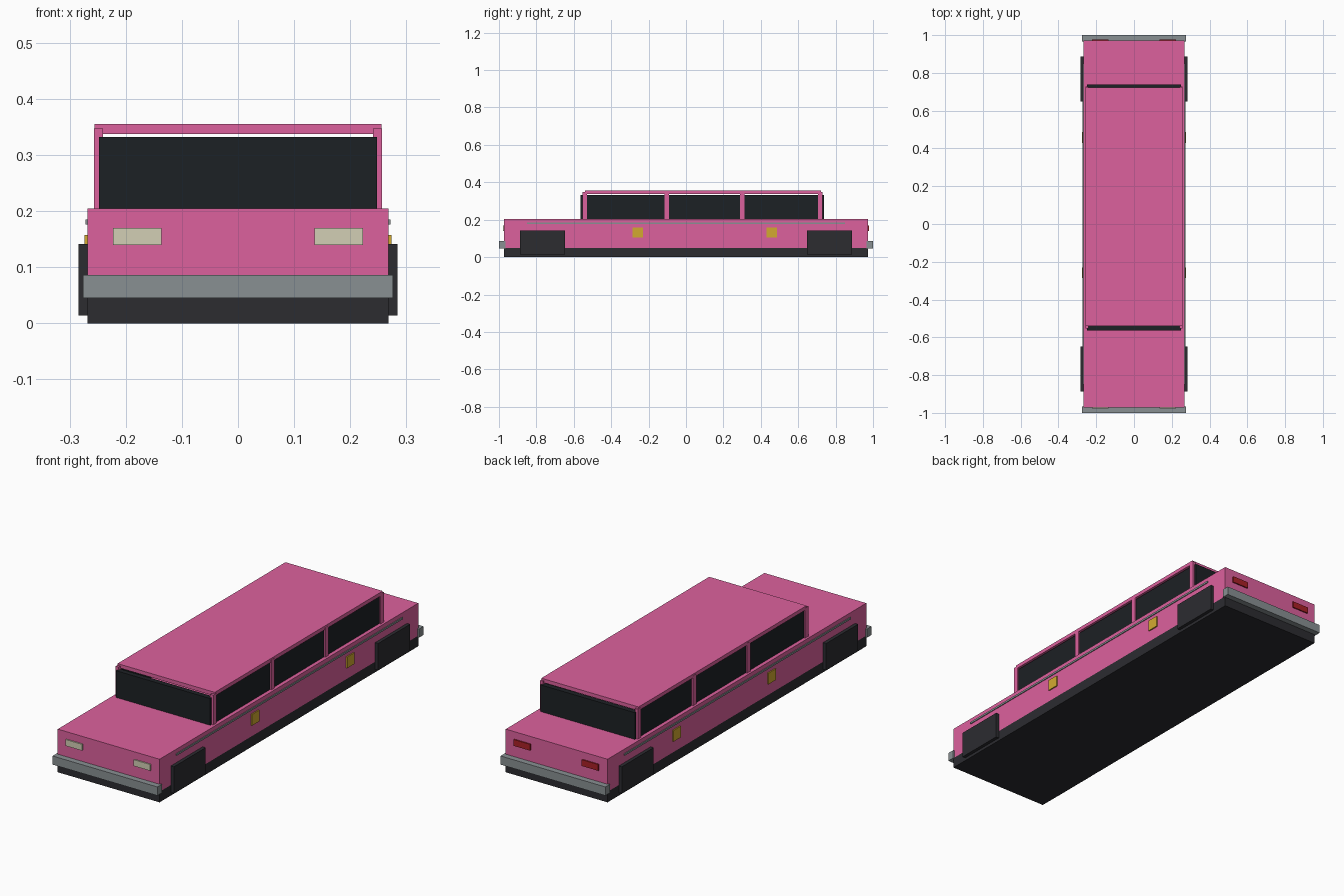
import bpy

if "Cube" in bpy.data.objects:
    bpy.data.objects.remove(bpy.data.objects["Cube"])


def material(name, rgb):
    m = bpy.data.materials.new(name)
    m.diffuse_color = (*rgb, 1.0)
    m.use_nodes = True
    m.node_tree.nodes["Principled BSDF"].inputs["Base Color"].default_value = m.diffuse_color
    return m


PINK = material("pink_paint", (0.72, 0.12, 0.34))
DARK = material("dark_rubber", (0.025, 0.025, 0.03))
GLASS = material("dark_glass", (0.012, 0.015, 0.018))
CHROME = material("chrome", (0.25, 0.28, 0.29))
CREAM = material("cream_lamp", (0.65, 0.62, 0.46))
RED = material("red_lamp", (0.4, 0.015, 0.02))
AMBER = material("amber_lamp", (0.65, 0.4, 0.03))


def box(name, x, y, z, mat):
    """Box from (min, max) ranges along each axis."""
    bpy.ops.mesh.primitive_cube_add(size=1, location=[sum(r) / 2 for r in (x, y, z)])
    ob = bpy.context.object
    ob.name = name
    ob.scale = [r[1] - r[0] for r in (x, y, z)]
    bpy.ops.object.transform_apply(location=False, rotation=False, scale=True)
    ob.data.materials.append(mat)
    return ob


def pair(name, x, y, z, mat):
    """Box on the right side and its mirror on the left."""
    box("right_" + name, x, y, z, mat)
    box("left_" + name, (-x[1], -x[0]), y, z, mat)


# Lower body
box("chassis", (-0.268, 0.268), (-0.972, 0.972), (0, 0.05), DARK)
box("body", (-0.268, 0.268), (-0.972, 0.972), (0.05, 0.205), PINK)

# Bumpers
box("front_bumper", (-0.276, 0.276), (-1.0, -0.965), (0.045, 0.086), CHROME)
box("rear_bumper", (-0.276, 0.276), (0.965, 1.0), (0.045, 0.086), CHROME)

# Head and tail lamps
pair("headlamp", (0.136, 0.223), (-0.978, -0.96), (0.14, 0.17), CREAM)
pair("tail_lamp", (0.136, 0.223), (0.96, 0.978), (0.14, 0.17), RED)

# Wheels
pair("front_wheel", (0.25, 0.284), (-0.888, -0.648), (0.014, 0.141), DARK)
pair("rear_wheel", (0.25, 0.284), (0.648, 0.888), (0.014, 0.141), DARK)

# Side trim and marker lamps
pair("side_trim", (0.262, 0.272), (-0.85, 0.85), (0.176, 0.185), CHROME)
for i, y in enumerate((-0.257, 0.458)):
    pair(f"marker_lamp_{i + 1}", (0.262, 0.274), (y - 0.028, y + 0.028), (0.104, 0.157), AMBER)

# Cabin: roof, pillars and glass
box("roof", (-0.256, 0.256), (-0.54, 0.722), (0.337, 0.355), PINK)
pillars = (-0.541, -0.104, 0.302, 0.717)
for i, y in enumerate(pillars):
    pair(f"pillar_{i + 1}", (0.241, 0.257), (y - 0.012, y + 0.012), (0.2, 0.347), PINK)
for i, (a, b) in enumerate(zip(pillars, pillars[1:])):
    pair(f"side_window_{i + 1}", (0.238, 0.25), (a + 0.01, b - 0.01), (0.2, 0.332), GLASS)
box("windshield", (-0.248, 0.248), (-0.563, -0.538), (0.2, 0.332), GLASS)
box("rear_window", (-0.248, 0.248), (0.714, 0.739), (0.2, 0.332), GLASS)
